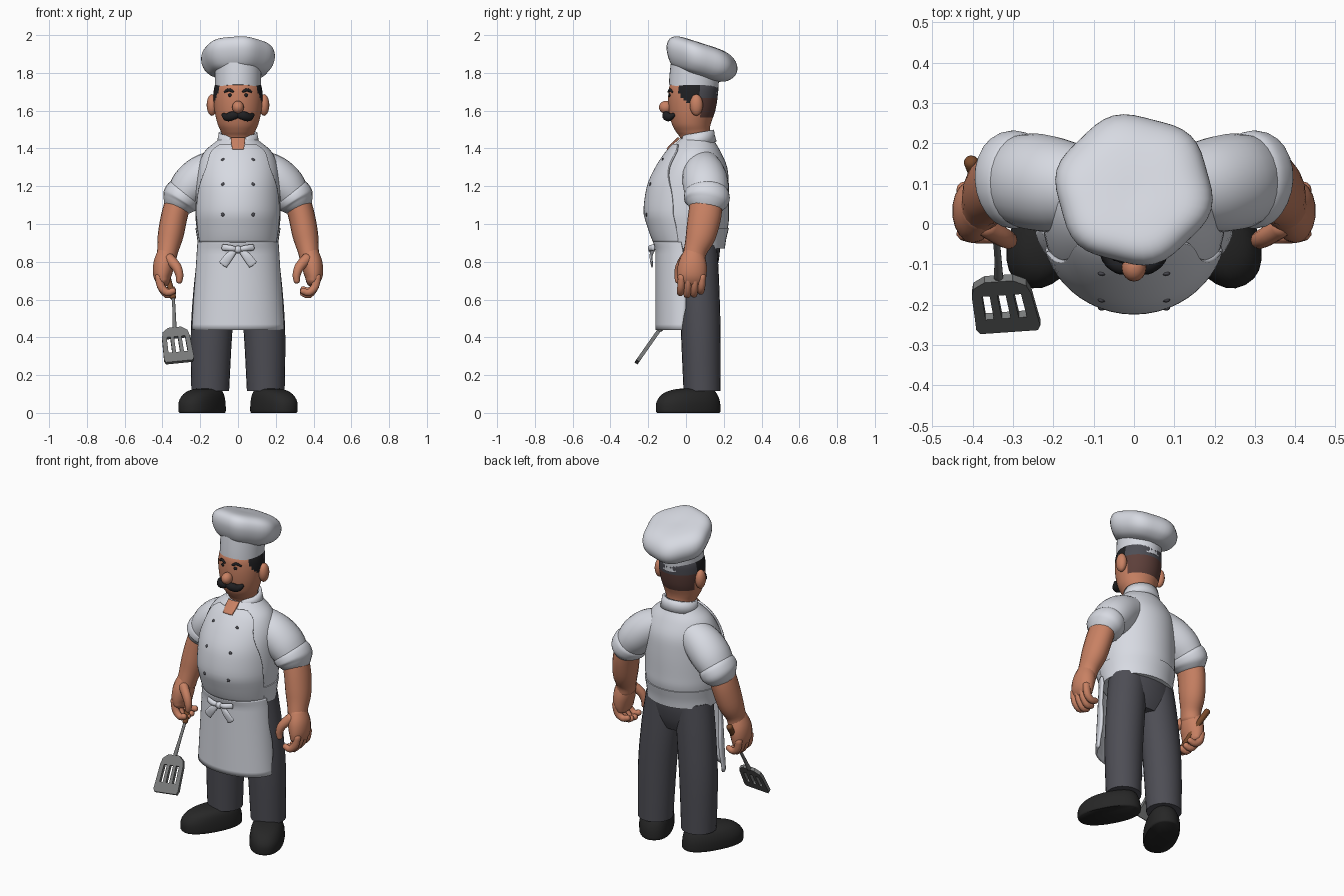
import bpy, bmesh, math
from mathutils import Vector

if "Cube" in bpy.data.objects:
    bpy.data.objects.remove(bpy.data.objects["Cube"])


def material(name, col):
    m = bpy.data.materials.new(name)
    m.diffuse_color = (*col, 1)
    m.use_nodes = True
    m.node_tree.nodes["Principled BSDF"].inputs["Base Color"].default_value = m.diffuse_color
    return m


WHITE = material("white cloth", (0.68, 0.70, 0.76))
SKIN = material("skin", (0.58, 0.22, 0.125))
CHARCOAL = material("charcoal", (0.075, 0.075, 0.09))
BLACK = material("hair black", (0.014, 0.014, 0.016))
SHOE = material("shoe black", (0.02, 0.02, 0.02))
STEEL = material("steel", (0.19, 0.195, 0.195))
WOOD = material("wood", (0.19, 0.068, 0.024))
STUBBLE = material("shaved hair", (0.11, 0.05, 0.042))


def finish(name, rings, mat, closed=True, caps=True, thick=0, angle=50):
    """Skin a list of point rings into one object."""
    bm = bmesh.new()
    vs = [[bm.verts.new(p) for p in r] for r in rings]
    n = len(vs[0])
    for a, b in zip(vs, vs[1:]):
        for i in range(n if closed else n - 1):
            j = (i + 1) % n
            bm.faces.new((a[i], a[j], b[j], b[i]))
    if closed and caps:
        bm.faces.new(vs[0])
        bm.faces.new(vs[-1])
    bmesh.ops.recalc_face_normals(bm, faces=bm.faces)
    me = bpy.data.meshes.new(name)
    bm.to_mesh(me)
    bm.free()
    ob = bpy.data.objects.new(name, me)
    bpy.context.collection.objects.link(ob)
    me.materials.append(mat)
    if thick:
        s = ob.modifiers.new("thickness", 'SOLIDIFY')
        s.thickness, s.offset = thick, 0
    bpy.ops.object.select_all(action='DESELECT')
    ob.select_set(True)
    bpy.context.view_layer.objects.active = ob
    bpy.ops.object.shade_smooth_by_angle(angle=math.radians(angle))
    return ob


def dense(rows, k=4):
    """Catmull-Rom resampling of key rows."""
    out = []
    for i in range(len(rows) - 1):
        p = [rows[max(0, min(len(rows) - 1, i + d))] for d in (-1, 0, 1, 2)]
        for s in range(k):
            t = s / k
            out.append(tuple(0.5 * (2 * b + (c - a) * t + (2 * a - 5 * b + 4 * c - d) * t * t
                                    + (3 * b - a - 3 * c + d) * t ** 3) for a, b, c, d in zip(*p)))
    return out + [tuple(rows[-1])]


def spow(v, e):
    return math.copysign(abs(v) ** e, v)


def loft(name, rows, mat, n=32, slope=0, power=2, turn=0, lobes=0, **kw):
    """Stack ellipses given as (z, cx, cy, rx, ry)."""
    rings = []
    for z, cx, cy, rx, ry in rows:
        ring = []
        for i in range(n):
            a = math.tau * i / n
            f = 1 + lobes * math.cos(6 * a + math.pi / 2)
            x, y = rx * f * spow(math.cos(a), 2 / power), ry * f * spow(math.sin(a), 2 / power)
            x, y = x * math.cos(turn) - y * math.sin(turn), x * math.sin(turn) + y * math.cos(turn)
            ring.append((cx + x, cy + y, z + slope * y))
        rings.append(ring)
    return finish(name, rings, mat, **kw)


def tube(name, keys, mat, side=1, n=16, k=4, ends=True):
    """Sweep along (x, y, z, width_y, width_other), with rounded ends."""
    st = dense(keys, k)
    P = [Vector((s[0] * side, s[1], s[2])) for s in st]
    rings = []
    for i, s in enumerate(st):
        t = (P[min(i + 1, len(P) - 1)] - P[max(i - 1, 0)]).normalized()
        ref = Vector((0, 1, 0)) if abs(t.y) < 0.9 else Vector((0, 0, 1))
        u = (ref - t * ref.dot(t)).normalized()
        v = t.cross(u)
        steps = [(0, 1)]
        if ends and i == 0:
            steps = [(-0.6, 0.3), (-0.45, 0.7), (0, 1)]
        if ends and i == len(P) - 1:
            steps = [(0, 1), (0.45, 0.7), (0.6, 0.3)]
        for off, sc in steps:
            rings.append([P[i] + t * off * min(s[3], s[4]) + u * s[3] * sc * math.cos(a) + v * s[4] * sc * math.sin(a)
                          for a in (math.tau * j / n for j in range(n))])
    return finish(name, rings, mat)


def ball(name, c, r, mat, n=16):
    rows = [(c[2] - r[2] * math.cos(a), c[0], c[1], r[0] * math.sin(a), r[1] * math.sin(a))
            for a in (math.pi * (i + 0.15) / 10.3 for i in range(11))]
    return loft(name, rows, mat, n)


def front_y(rows, x, z):
    """Front surface of a loft at x, z."""
    for a, b in zip(rows, rows[1:]):
        if a[0] <= z <= b[0]:
            t = (z - a[0]) / (b[0] - a[0])
            _, cx, cy, rx, ry = (p + (q - p) * t for p, q in zip(a, b))
            return cy - ry * math.sqrt(max(0, 1 - (x / rx) ** 2))
    return 0


def panel(name, rows, keys, mat, off, thick, n=24):
    """Cloth panel lying on the front of a loft; keys are (z, half width)."""
    rings = []
    for z, w in dense(keys, 4):
        xs = [w * math.sin(math.pi / 2 * (2 * i / n - 1)) for i in range(n + 1)]
        rings.append([(x, front_y(rows, x, z) - off, z) for x in xs])
    return finish(name, rings, mat, closed=False, thick=thick)


# Jacket, waist band and apron
TORSO = dense([(.87, 0, .03, .205, .17), (.92, 0, .02, .21, .187), (1.0, 0, .015, .222, .21),
               (1.07, 0, .008, .226, .219), (1.2, 0, .017, .222, .21), (1.3, 0, .035, .212, .183),
               (1.38, 0, .045, .18, .14), (1.43, 0, .053, .125, .103), (1.46, 0, .06, .085, .08)])
loft("jacket", TORSO, WHITE, 40)
loft("waist_band", [(z, x, y, a + .006, b + .006) for z, x, y, a, b in TORSO if z < .99], WHITE, 40)
panel("apron_bib", TORSO, [(.9, .198), (1.0, .212), (1.1, .214), (1.2, .2), (1.3, .165), (1.38, .14), (1.42, .09)],
      WHITE, .008, .012)
SKIRT = [(.44, 0, .0, .24, .155), (.86, 0, .0, .212, .155), (.91, 0, .01, .212, .178)]
panel("apron_skirt", SKIRT, [(.44, .238), (.6, .23), (.75, .218), (.86, .211), (.905, .208)], WHITE, 0, .014)

# Collar with a front notch, and the throat showing in it
rings = []
for z, rx, ry in ((1.415, .105, .095), (1.45, .1, .085), (1.482, .094, .08)):
    ring = []
    for i in range(33):
        a = -math.pi / 2 + .4 + (math.tau - .8) * i / 32
        ring.append((rx * math.cos(a), .06 + ry * math.sin(a), z + .2 * ry * math.sin(a)))
    rings.append(ring)
finish("collar", rings, WHITE, closed=False, thick=.016)
panel("throat", TORSO, [(1.395, .03), (1.43, .036), (1.455, .036)], SKIN, .018, .009, 8)

# Buttons and apron bow
for s in (-1, 1):
    for z in (1.34, 1.21, 1.05):
        ball("button", (s * .08, front_y(TORSO, .08, z) - .013, z), (.01, .006, .01), CHARCOAL, 10)
    tube("bow_tail", [(.008, -.175, .868, .01, .012), (.045, -.185, .83, .008, .022), (.08, -.18, .785, .006, .025)],
         WHITE, s, 12)
    tube("bow_loop", [(.005, -.178, .865, .012, .012), (.04, -.188, .872, .014, .016), (.08, -.172, .876, .009, .017)],
         WHITE, s, 12)
ball("bow_knot", (0, -.182, .865), (.022, .018, .02), WHITE)

# Trousers and shoes
loft("trouser_seat", dense([(.70, 0, .07, .16, .07), (.76, 0, .065, .195, .098), (.84, 0, .06, .205, .118),
                            (.92, 0, .05, .2, .13)]), CHARCOAL)
for s in (-1, 1):
    loft("trouser_leg", dense([(.115, s * .147, .085, .1, .098), (.43, s * .14, .078, .11, .105),
                               (.7, s * .118, .07, .113, .105), (.89, s * .1, .06, .105, .105)]), CHARCOAL, 24)
    loft("shoe", dense([(0, s * .19, .012, .09, .178), (.012, s * .19, .012, .095, .184), (.06, s * .19, .012, .094, .18),
                        (.1, s * .182, .02, .082, .155), (.122, s * .17, .035, .06, .115), (.13, s * .165, .045, .03, .06)]),
         SHOE, 28, turn=s * math.radians(28), power=2.3)

# Arms, rolled sleeves and hands
for s in (-1, 1):
    tube("sleeve", [(.09, .09, 1.31, .09, .09), (.18, .095, 1.262, .115, .108), (.25, .105, 1.2, .12, .108),
                    (.3, .11, 1.135, .107, .088)], WHITE, s, 24)
    tube("sleeve_cuff", [(.275, .11, 1.172, .108, .092), (.288, .11, 1.155, .12, .102), (.308, .11, 1.125, .12, .1),
                         (.32, .108, 1.105, .105, .086)], WHITE, s, 24)
    tube("forearm", [(.305, .11, 1.15, .085, .07), (.335, .1, 1.05, .088, .07), (.357, .078, .94, .08, .068),
                     (.372, .05, .86, .062, .056), (.38, .04, .81, .062, .052)], SKIN, s, 20)
    tube("palm", [(.378, .042, .85, .055, .048), (.392, .035, .79, .075, .056), (.4, .03, .73, .078, .05),
                  (.395, .025, .69, .07, .035)], SKIN, s, 18)
    for i, drop in enumerate((.0, .012, .008, -.008)):
        y = -.022 + i * .036
        tube("finger", [(.418, y, .725, .02, .023), (.408, y - .004, .67, .02, .022), (.375, y - .008, .637 - drop, .019, .02),
                        (.34, y - .01, .648 - drop, .016, .017)], SKIN, s, 10, 3)
    tube("thumb", [(.37, -.005, .82, .026, .03), (.327, -.032, .775, .024, .026), (.31, -.04, .73, .022, .021),
                   (.312, -.04, .695, .017, .016)], SKIN, s, 12)

# Head, with hair coloured by position
HEAD = dense([(1.40, 0, .06, .085, .07), (1.46, 0, .05, .082, .083), (1.49, 0, .036, .09, .09), (1.53, 0, .028, .108, .103),
              (1.6, 0, .032, .124, .123), (1.68, 0, .037, .13, .131), (1.74, 0, .042, .12, .125), (1.78, 0, .045, .08, .08)], 6)
head = loft("head", HEAD, SKIN, 48)
for m in (BLACK, CHARCOAL, STUBBLE):
    head.data.materials.append(m)
for f in head.data.polygons:
    x, y, z = f.center
    if z > 1.645 and -.035 + max(0, 1.68 - z) < y <= .075:
        f.material_index = 1
    elif y > .075 and z > 1.665:
        f.material_index = 2
    elif y > .075 and z > 1.56:
        f.material_index = 3

# Face
ball("nose", (0, -.107, 1.618), (.031, .036, .034), SKIN)
for s in (-1, 1):
    ball("ear", (s * .138, .055, 1.63), (.028, .035, .057), SKIN)
    ball("eye", (s * .043, front_y(HEAD, .043, 1.682), 1.682), (.011, .006, .009), BLACK, 12)
    tube("eyebrow", [(x, front_y(HEAD, x, z) - .002, z, .006, r) for x, z, r in
                     ((.026, 1.7, .006), (.048, 1.71, .009), (.072, 1.699, .005))], BLACK, s, 10)
    tube("moustache", [(0, -.103, 1.578, .016, .016), (.03, -.105, 1.573, .021, .024), (.058, -.088, 1.565, .02, .021),
                       (.078, -.066, 1.578, .01, .011)], BLACK, s, 14)

# Hat
loft("hat_band", [(1.712, 0, .04, .121, .13), (1.76, 0, .042, .122, .13), (1.83, 0, .05, .125, .13)], WHITE, 36, slope=-.2)
loft("hat_puff", dense([(1.79, 0, .055, .115, .115), (1.805, 0, .068, .155, .148), (1.84, 0, .08, .184, .176),
                        (1.885, 0, .085, .193, .185), (1.925, 0, .085, .18, .17), (1.95, 0, .082, .142, .134),
                        (1.958, 0, .08, .08, .08), (1.957, 0, .08, .01, .01)]),
     WHITE, 48, slope=-.32, lobes=.03, angle=80)

# Spatula: handle, shaft and slotted blade
tube("spatula_handle", [(-.405, .155, .83, .018, .018), (-.375, .07, .73, .015, .015), (-.343, -.025, .61, .016, .016)], WOOD)
tube("spatula_shaft", [(-.343, -.025, .61, .009, .009), (-.338, -.08, .53, .009, .009), (-.336, -.135, .44, .012, .012)], STEEL, 1, 10)
top, tip = Vector((-.336, -.135, .448)), Vector((-.31, -.258, .272))
v = (tip - top).normalized()
u = (Vector((1, 0, 0)) - v * v.x).normalized()
bm = bmesh.new()
cols = (-1, -.66, -.4, -.14, .14, .4, .66, 1)
rows = ((0, .035), (.025, .066), (.06, .074), (.16, .078), (.2, .08), (.22, .072))
grid = [[bm.verts.new(top + v * d + u * c * w) for c in cols] for d, w in rows]
for r in range(5):
    for c in range(7):
        if not (r == 2 and c % 2):
            bm.faces.new((grid[r][c], grid[r][c + 1], grid[r + 1][c + 1], grid[r + 1][c]))
me = bpy.data.meshes.new("spatula_blade")
bm.to_mesh(me)
bm.free()
me.materials.append(STEEL)
blade = bpy.data.objects.new("spatula_blade", me)
bpy.context.collection.objects.link(blade)
sol = blade.modifiers.new("thickness", 'SOLIDIFY')
sol.thickness, sol.offset = .02, 0
